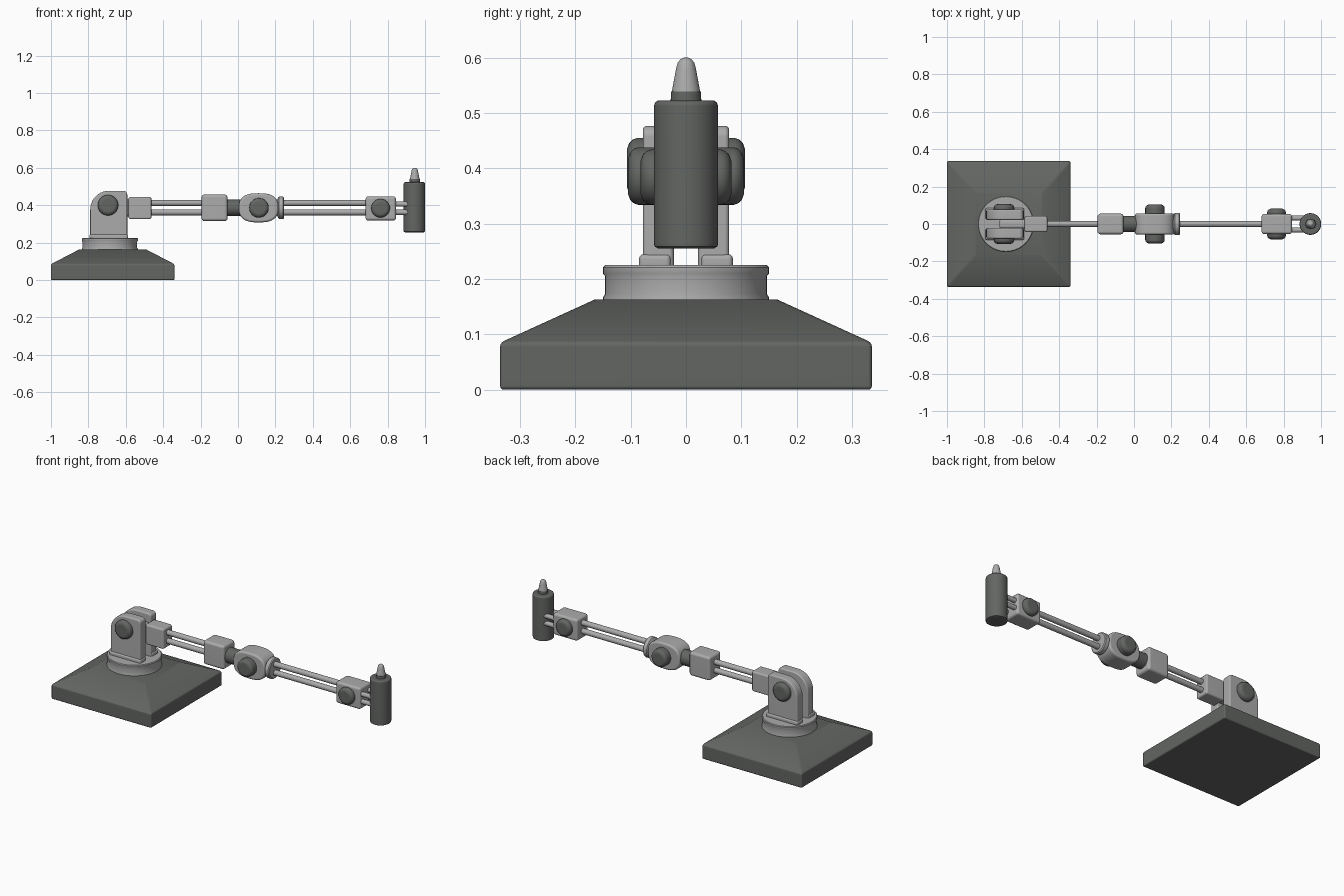
import bpy, bmesh, math
from mathutils import Vector

if "Cube" in bpy.data.objects:
    bpy.data.objects.remove(bpy.data.objects["Cube"])


def material(name, rgb):
    m = bpy.data.materials.new(name)
    m.diffuse_color = (*rgb, 1)
    m.use_nodes = True
    m.node_tree.nodes["Principled BSDF"].inputs["Base Color"].default_value = m.diffuse_color
    return m


DARK = material("dark grey", (0.125, 0.132, 0.125))
LIGHT = material("light grey", (0.41, 0.41, 0.41))


def finish(name, bm, mat, bevel=0.0, segs=3):
    """Bevel sharp edges, make the object and shade it smooth by angle."""
    bmesh.ops.recalc_face_normals(bm, faces=bm.faces[:])
    if bevel:
        edges = [e for e in bm.edges if e.calc_face_angle(0) > math.radians(35)]
        bmesh.ops.bevel(bm, geom=edges, offset=bevel, segments=segs,
                        profile=0.5, affect='EDGES', clamp_overlap=True)
    me = bpy.data.meshes.new(name)
    bm.to_mesh(me)
    bm.free()
    me.materials.append(mat)
    ob = bpy.data.objects.new(name, me)
    bpy.context.collection.objects.link(ob)
    bpy.ops.object.select_all(action='DESELECT')
    ob.select_set(True)
    bpy.context.view_layer.objects.active = ob
    bpy.ops.object.shade_smooth_by_angle(angle=math.radians(40))
    wn = ob.modifiers.new("weighted normals", 'WEIGHTED_NORMAL')
    wn.keep_sharp = True
    return ob


def block(name, x, y, z, mat, bevel=0.012):
    """Bevelled box from three (min, max) ranges."""
    bm = bmesh.new()
    bmesh.ops.create_cube(bm, size=1)
    for v in bm.verts:
        v.co = [r[0] if c < 0 else r[1] for c, r in zip(v.co, (x, y, z))]
    return finish(name, bm, mat, bevel)


def lathe(name, origin, axis, profile, mat, n=40):
    """Closed solid of revolution; profile is (radius, distance along axis)."""
    bm = bmesh.new()
    rot = Vector((0, 0, 1)).rotation_difference(Vector(axis))
    rings = []
    for r, h in profile:
        rings.append([bm.verts.new(Vector(origin) + rot @ Vector(
            (r * math.cos(2 * math.pi * i / n), r * math.sin(2 * math.pi * i / n), h)))
            for i in range(n)])
    for a, b in zip(rings, rings[1:]):
        for i in range(n):
            j = (i + 1) % n
            bm.faces.new((a[i], a[j], b[j], b[i]))
    bm.faces.new(rings[0])
    bm.faces.new(rings[-1])
    return finish(name, bm, mat)


def plate(name, pts, y0, y1, mat, bevel):
    """Outline in x-z pushed from y0 to y1."""
    bm = bmesh.new()
    a = [bm.verts.new((x, y0, z)) for x, z in pts]
    b = [bm.verts.new((x, y1, z)) for x, z in pts]
    bm.faces.new(a)
    bm.faces.new(b)
    for i in range(len(pts)):
        j = (i + 1) % len(pts)
        bm.faces.new((a[i], a[j], b[j], b[i]))
    return finish(name, bm, mat, bevel)


def arc(cx, cz, r, a0, a1, n=10):
    return [(cx + r * math.cos(math.radians(a0 + (a1 - a0) * i / n)),
             cz + r * math.sin(math.radians(a0 + (a1 - a0) * i / n))) for i in range(n + 1)]


# Weighted base: square slab with sloping upper half
BX = -0.67
bm = bmesh.new()
rows = [(0.33, 0.336, 0.003), (0.33, 0.336, 0.085), (0.18, 0.165, 0.163)]
loops = [[bm.verts.new((BX + sx * hx, sy * hy, z))
          for sx, sy in ((-1, -1), (1, -1), (1, 1), (-1, 1))] for hx, hy, z in rows]
for a, b in zip(loops, loops[1:]):
    for i in range(4):
        bm.faces.new((a[i], a[(i + 1) % 4], b[(i + 1) % 4], b[i]))
bm.faces.new(loops[0])
bm.faces.new(loops[-1])
for v in bm.verts:
    if v.co.z < 0.01:
        v.co.z = 0
finish("base", bm, DARK, 0.007)

# Turntable collar with a slight waist
lathe("turntable", (-0.685, 0, 0.155), (0, 0, 1),
      [(0.15, 0), (0.15, 0.012), (0.146, 0.018), (0.146, 0.05), (0.15, 0.055),
       (0.15, 0.066), (0.146, 0.07)], LIGHT, 56)

# Shoulder bracket: two cheeks with feet
cheek = ([(-0.79, 0.215), (-0.592, 0.215)] + arc(-0.612, 0.457, 0.02, 0, 90, 4)
         + arc(-0.69, 0.377, 0.1, 90, 180))
for s, side in ((-1, "front"), (1, "back")):
    plate("shoulder_cheek_" + side, cheek, *sorted((s * 0.022, s * 0.078)), LIGHT, 0.008)
    block("shoulder_foot_" + side, (-0.795, -0.587), sorted((s * 0.027, s * 0.085)),
          (0.215, 0.245), LIGHT, 0.009)

# Shoulder tongue and the block that holds the first rods
block("shoulder_tongue", (-0.72, -0.53), (-0.023, 0.023), (0.34, 0.43), LIGHT)
block("shoulder_block", (-0.585, -0.463), (-0.043, 0.043), (0.325, 0.445), LIGHT, 0.01)

# Twin rods of both arms
for arm, x0, x1 in (("lower", -0.48, -0.17), ("upper", 0.22, 0.70)):
    for level, z in (("top", 0.412), ("bottom", 0.362)):
        lathe(f"{arm}_arm_rod_{level}", (x0, 0, z), (1, 0, 0),
              [(0.016, 0), (0.016, x1 - x0)], LIGHT, 24)

# Swivel block and dark neck before the elbow
block("swivel_block", (-0.195, -0.056), (-0.055, 0.055), (0.315, 0.457), LIGHT, 0.015)
lathe("swivel_neck", (-0.07, 0, 0.386), (1, 0, 0), [(0.044, 0), (0.044, 0.10)], DARK)

# Elbow housing: rounded barrel outline
barrel = []
for i in range(40):
    t = 2 * math.pi * i / 40
    c, s = math.cos(t), math.sin(t)
    barrel.append((0.11 + 0.106 * math.copysign(abs(c) ** 0.75, c),
                   0.386 + 0.078 * math.copysign(abs(s) ** 0.75, s)))
plate("elbow_housing", barrel, -0.057, 0.057, LIGHT, 0.012)
lathe("elbow_ring", (0.208, 0, 0.386), (1, 0, 0),
      [(0.04, 0), (0.052, 0.006), (0.06, 0.011), (0.06, 0.033), (0.055, 0.038)], LIGHT)

# Wrist block with four short prongs to the holder
block("wrist_block", (0.682, 0.845), (-0.054, 0.054), (0.318, 0.447), LIGHT, 0.014)
for y in (-0.032, 0.032):
    for z in (0.362, 0.406):
        lathe("wrist_prong", (0.83, y, z), (1, 0, 0),
              [(0.014, 0), (0.014, 0.09)], LIGHT, 16)

# Pivot knobs on both sides of every joint
for joint, x, z, r, y0, y1 in (("shoulder", -0.695, 0.4, 0.055, 0.07, 0.107),
                               ("elbow", 0.112, 0.386, 0.052, 0.05, 0.105),
                               ("wrist", 0.762, 0.384, 0.05, 0.048, 0.082)):
    for s, side in ((-1, "front"), (1, "back")):
        d = y1 - y0
        lathe(f"{joint}_knob_{side}", (x, s * y0, z), (0, s, 0),
              [(r, 0), (r, d - 0.019), (r * 0.95, d - 0.011),
               (r * 0.82, d - 0.004), (r * 0.6, d)], DARK)

# Upright holder and its pointed tip
lathe("holder", (0.943, 0, 0.255), (0, 0, 1),
      [(0.05, 0), (0.057, 0.004), (0.058, 0.01), (0.058, 0.258),
       (0.056, 0.264), (0.05, 0.268)], DARK)
lathe("tip_collar", (0.945, 0, 0.515), (0, 0, 1), [(0.028, 0), (0.027, 0.024)], DARK, 28)
lathe("tip", (0.945, 0, 0.53), (0, 0, 1),
      [(0.027, 0), (0.025, 0.012), (0.018, 0.05), (0.015, 0.061),
       (0.010, 0.067), (0.004, 0.07)], LIGHT, 28)
